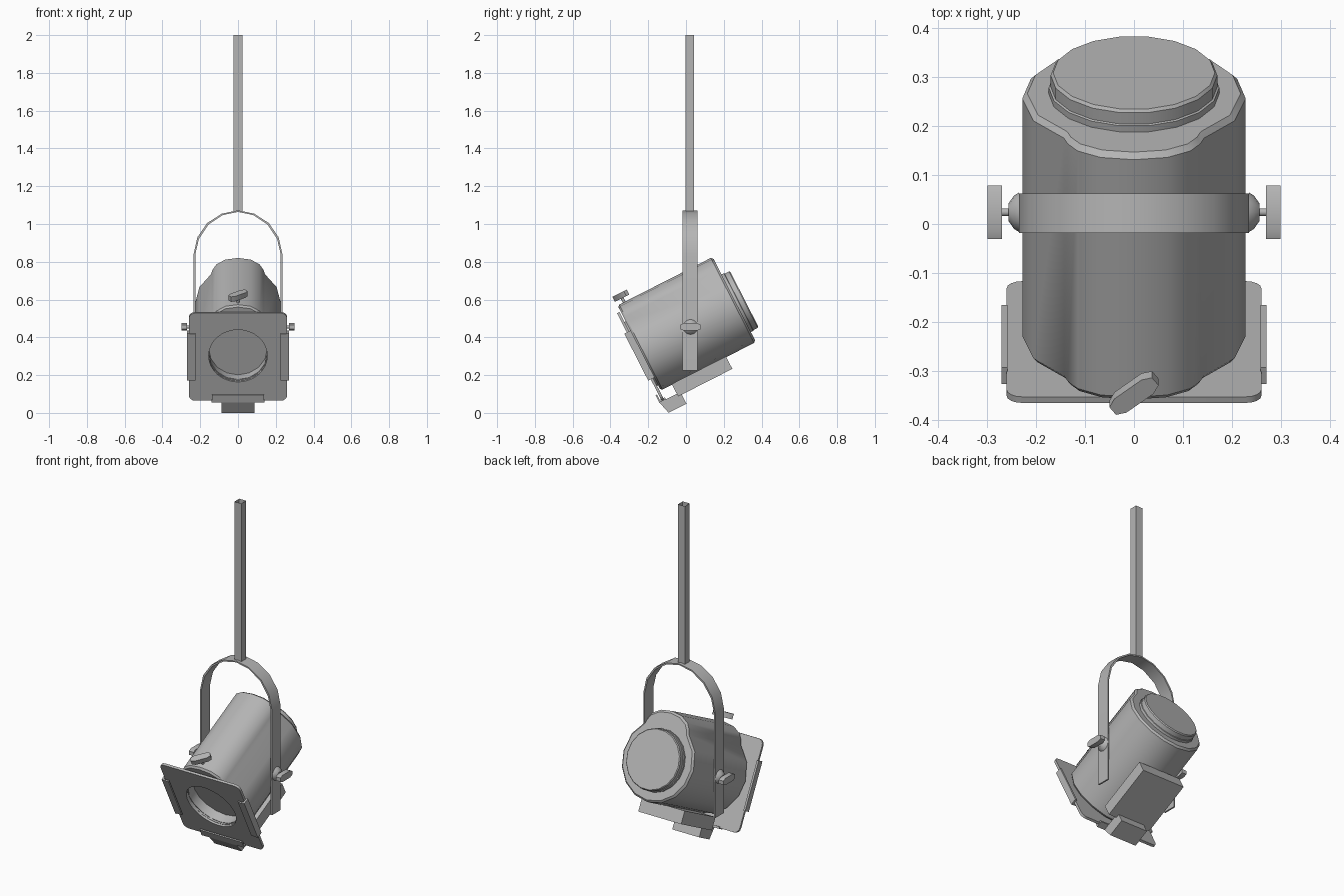
import bpy, bmesh
from math import cos, sin, radians, pi
from mathutils import Matrix, Vector

if "Cube" in bpy.data.objects:
    bpy.data.objects.remove(bpy.data.objects["Cube"])

PIVOT = Vector((0, 0.02, 0.455))
# lamp space: x across, y along the barrel (back = +), z across the barrel (up)
LAMP = Matrix.Translation(PIVOT) @ Matrix.Rotation(radians(27), 4, 'X')

# dark grey painted metal for every part
METAL = bpy.data.materials.new("painted_metal")
METAL.diffuse_color = (0.46, 0.46, 0.46, 1)
METAL.use_nodes = True
METAL.node_tree.nodes["Principled BSDF"].inputs["Base Color"].default_value = METAL.diffuse_color


def finish(bm, name, matrix=LAMP, smooth=True):
    bmesh.ops.recalc_face_normals(bm, faces=bm.faces)
    bm.transform(matrix)
    mesh = bpy.data.meshes.new(name)
    bm.to_mesh(mesh)
    bm.free()
    mesh.materials.append(METAL)
    ob = bpy.data.objects.new(name, mesh)
    bpy.context.collection.objects.link(ob)
    if smooth:
        bpy.ops.object.select_all(action='DESELECT')
        ob.select_set(True)
        bpy.context.view_layer.objects.active = ob
        bpy.ops.object.shade_smooth_by_angle(angle=radians(34))
    return ob


def loft(bm, rings, caps=True, closed=False):
    vs = [[bm.verts.new(p) for p in r] for r in rings]
    pairs = list(zip(vs, vs[1:])) + ([(vs[-1], vs[0])] if closed else [])
    for a, b in pairs:
        for i in range(len(a)):
            j = (i + 1) % len(a)
            bm.faces.new((a[i], a[j], b[j], b[i]))
    if caps and not closed:
        bm.faces.new(vs[0])
        bm.faces.new(vs[-1])


def ring(profile, s, k=1.0):
    return [(x * k, s, t * k) for x, t in profile]


def circle(r, n, t0=0.0):
    return [(r * cos(2 * pi * i / n), t0 + r * sin(2 * pi * i / n)) for i in range(n)]


def box(bm, x0, x1, y0, y1, z0, z1):
    loft(bm, [[(x0, y, z0), (x1, y, z0), (x1, y, z1), (x0, y, z1)] for y in (y0, y1)])


# barrel: round section with a raised hump on top, lens recess in front
half = [(0.068, 0.265), (0.115, 0.236), (0.135, 0.204), (0.143, 0.178)]
half += [(0.228 * cos(radians(a)), 0.23 * sin(radians(a))) for a in (26, 0, -22.5, -45, -67.5)]
section = [(0, 0.275)] + half + [(0, -0.23)] + [(-x, t) for x, t in reversed(half)]
hole = [tuple(Vector(p).normalized() * 0.155 + Vector((0, -0.01))) for p in section]
bm = bmesh.new()
loft(bm, [ring(hole, -0.235), ring(hole, -0.289), ring(section, -0.289, 0.965),
          ring(section, -0.279), ring(section, 0.265), ring(section, 0.276, 0.955)])
finish(bm, "barrel")

# stepped rear cap
bm = bmesh.new()
loft(bm, [ring(circle(r, 18), s) for r, s in
          ((0.174, 0.268), (0.174, 0.29), (0.17, 0.292), (0.17, 0.318), (0.165, 0.324))])
finish(bm, "rear_cap")

# collar joining barrel and front plate
bm = bmesh.new()
loft(bm, [ring(circle(r, 24, -0.01), s) for r, s in
          ((0.19, -0.285), (0.19, -0.298), (0.157, -0.298), (0.157, -0.285))], closed=True)
finish(bm, "front_collar")

# square front plate with rounded corners and a round hole
H, R, T0 = 0.26, 0.032, -0.02
outline = []
for q in range(4):
    rot = Matrix.Rotation(q * pi / 2, 2)
    side = [(H, -0.11), (H, 0), (H, 0.11)]
    side += [(H - R + R * cos(a * pi / 8), H - R + R * sin(a * pi / 8)) for a in range(5)]
    outline += [tuple(rot @ Vector(p)) for p in side]
outline = [(x, t + T0) for x, t in outline]
n = len(outline)
opening = [(0.155 * cos(2 * pi * (i - 1) / n), -0.014 + 0.155 * sin(2 * pi * (i - 1) / n)) for i in range(n)]
bm = bmesh.new()
loft(bm, [ring(outline, -0.31), ring(outline, -0.296), ring(opening, -0.296), ring(opening, -0.31)], closed=True)
finish(bm, "front_plate")

# filter holder channels on both sides and the bottom edge
for name, turn in (("right", 0), ("left", pi), ("bottom", pi / 2)):
    bm = bmesh.new()
    box(bm, 0.258, 0.27, -0.325, -0.287, -0.14, 0.14)
    box(bm, 0.226, 0.268, -0.325, -0.317, -0.138, 0.138)
    finish(bm, name + "_filter_channel",
           LAMP @ Matrix.Translation((0, 0, -0.014)) @ Matrix.Rotation(turn, 4, 'Y'), False)

# housing boxes under the barrel
bm = bmesh.new()
box(bm, -0.14, 0.14, -0.222, 0.1, -0.3, -0.226)
finish(bm, "lower_housing", smooth=False)
bm = bmesh.new()
wedge = [(-0.325, -0.283), (-0.306, -0.354), (-0.2, -0.354), (-0.2, -0.285)]
loft(bm, [[(x, s, t) for s, t in wedge] for x in (-0.088, 0.088)])
finish(bm, "lower_front_block", smooth=False)


# wing knobs: boss, stem and elongated head along local z
def knob(name, matrix, boss=True):
    bm = bmesh.new()

    def turned(rings):
        loft(bm, [[(x, y, z) for x, y in circle(r, 12)] for r, z in rings])
    if boss:
        turned([(0.04, 0), (0.034, 0.01), (0.018, 0.021)])
    turned([(0.008, -0.01), (0.008, 0.04)])
    head = [(-0.055, -0.011), (-0.035, -0.02), (0.035, -0.02), (0.055, -0.011),
            (0.055, 0.011), (0.035, 0.02), (-0.035, 0.02), (-0.055, 0.011)]
    loft(bm, [[(x, y, z) for x, y in head] for z in (0.034, 0.064)])
    finish(bm, name, matrix)


for name, sgn in (("right_knob", 1), ("left_knob", -1)):
    knob(name, Matrix.Translation(PIVOT + Vector((sgn * 0.235, 0.004, 0)))
         @ Matrix.Rotation(sgn * pi / 2, 4, 'Y') @ Matrix.Rotation(pi / 2, 4, 'Z'))
knob("focus_knob", LAMP @ Matrix.Translation((0, -0.25, 0.264))
     @ Matrix.Rotation(radians(38), 4, 'Z'), False)

# hanging yoke: bent flat strap
arm = [(0.235, 0.225), (0.235, 0.84), (0.215, 0.93), (0.163, 1.005), (0.085, 1.055)]
path = arm + [(0, 1.072)] + [(-x, z) for x, z in reversed(arm)]
inner = [(x * 0.962, z - (0.008 if z > 0.85 else 0)) for x, z in path]
strap = path + inner[::-1]
bm = bmesh.new()
rows = [[bm.verts.new((x, y, z)) for x, z in strap] for y in (-0.018, 0.062)]
m = len(strap)
for i in range(m):
    j = (i + 1) % m
    bm.faces.new((rows[0][i], rows[0][j], rows[1][j], rows[1][i]))
for r in rows:
    for i in range(len(path) - 1):
        bm.faces.new((r[i], r[i + 1], r[m - 2 - i], r[m - 1 - i]))
finish(bm, "yoke", Matrix.Identity(4))

# square hanging pole, an open thin-walled tube
bm = bmesh.new()
a = 0.0225
loft(bm, [[(-a, -a, z), (a, -a, z), (a, a, z), (-a, a, z)] for z in (1.065, 2)], caps=False)
finish(bm, "pole", Matrix.Translation((0, 0.021, 0)), False)
